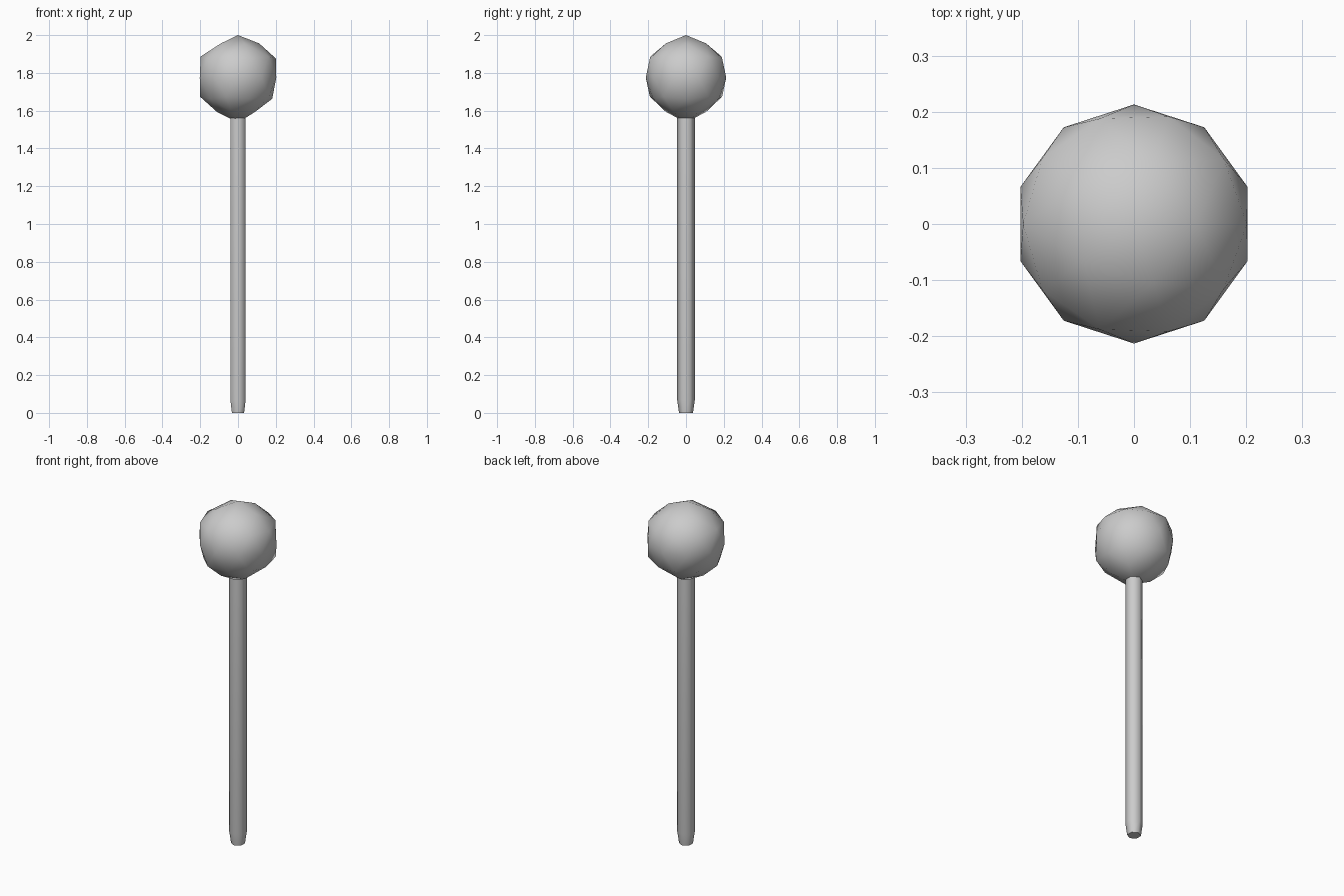
import bpy, bmesh, math
from mathutils import Vector

cube = bpy.data.objects.get("Cube")
if cube:
    bpy.data.objects.remove(cube, do_unlink=True)

# One plain grey for the whole model
grey = bpy.data.materials.new("light_grey")
grey.use_nodes = True
colour = (0.6, 0.6, 0.6, 1)
grey.diffuse_color = colour
grey.node_tree.nodes["Principled BSDF"].inputs["Base Color"].default_value = colour


def add_part(name, bm):
    bmesh.ops.recalc_face_normals(bm, faces=bm.faces)
    for face in bm.faces:
        face.smooth = True
    mesh = bpy.data.meshes.new(name)
    bm.to_mesh(mesh)
    bm.free()
    mesh.materials.append(grey)
    part = bpy.data.objects.new(name, mesh)
    bpy.context.collection.objects.link(part)
    return part


# Ball: a faceted globe whose corners stand slightly proud of the edge midpoints
bm = bmesh.new()
bmesh.ops.create_icosphere(bm, subdivisions=2, radius=1)
for v in bm.verts:
    corner = len(v.link_edges) == 5
    z = v.co.z
    v.co *= 0.225 if corner else 0.213
    if 0.5 < z < 0.55:  # fuller upper band
        v.co.x *= 1.09
        v.co.y *= 1.09
    if z < -0.99:  # underside reaches down into the rod
        v.co.z = -0.238
ball = add_part("ball", bm)
ball.location.z = 1.775

# Rod: six-sided, tapering to a blunt foot
bm = bmesh.new()
rings = []
for radius, z in ((0.037, 0), (0.047, 0.07), (0.047, 1.56)):
    ring = []
    for i in range(6):
        a = math.radians(30 + 60 * i)
        ring.append(bm.verts.new((radius * math.cos(a), radius * math.sin(a), z)))
    rings.append(ring)
for low, high in zip(rings, rings[1:]):
    for i in range(6):
        j = (i + 1) % 6
        bm.faces.new((low[i], low[j], high[j], high[i]))
bm.faces.new(rings[0])
bm.faces.new(rings[-1])
rod = add_part("rod", bm)
for face in rod.data.polygons:
    if len(face.vertices) == 6:
        face.use_smooth = False
